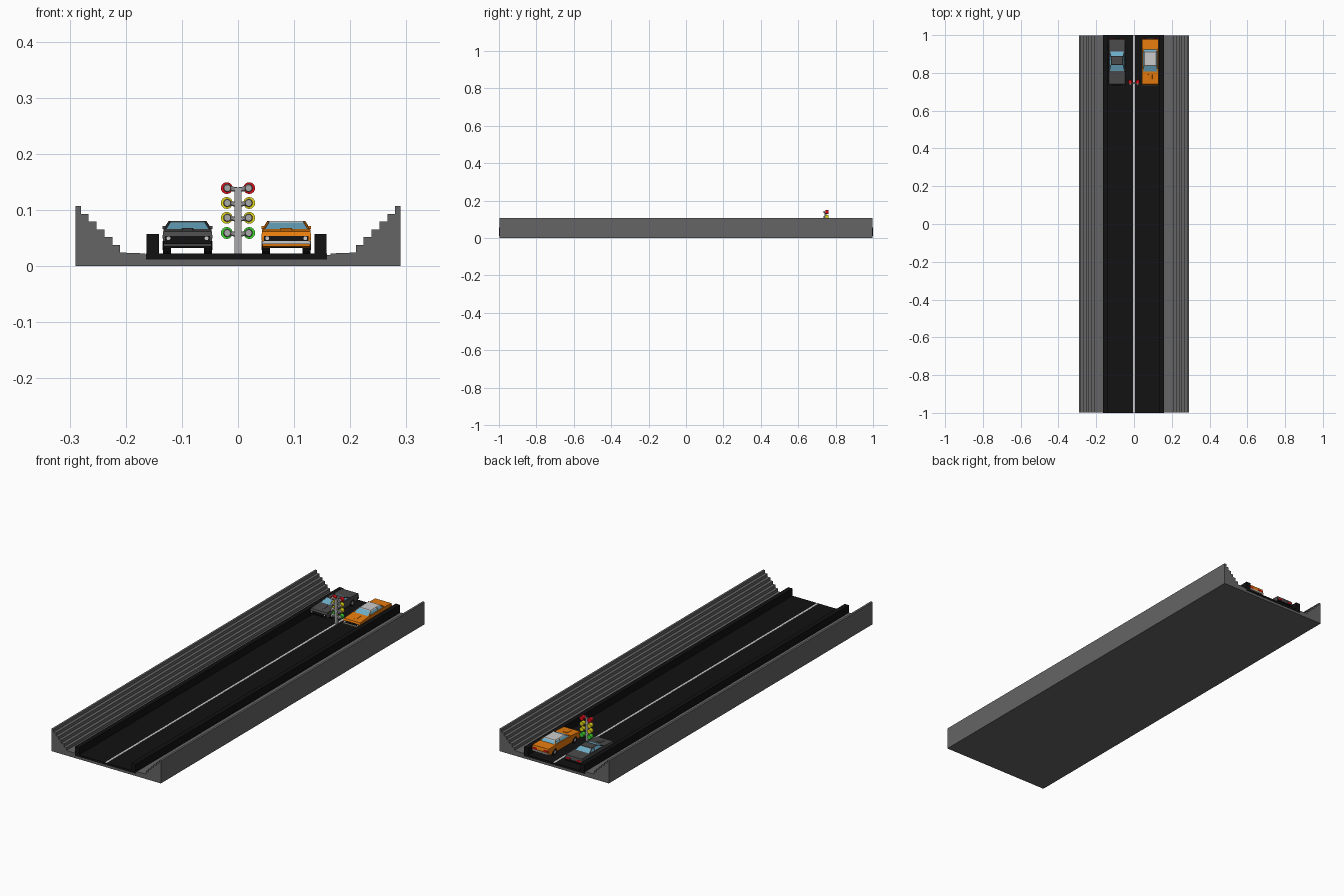
import bpy, bmesh, math
from mathutils import Vector

if "Cube" in bpy.data.objects:
    bpy.data.objects.remove(bpy.data.objects["Cube"])


def mat(name, c):
    m = bpy.data.materials.new(name)
    m.diffuse_color = (*c, 1)
    m.use_nodes = True
    m.node_tree.nodes["Principled BSDF"].inputs["Base Color"].default_value = m.diffuse_color
    return m


CONCRETE = mat("concrete", (0.13, 0.13, 0.13))
BLACK = mat("asphalt", (0.006, 0.006, 0.006))
WHITE = mat("white_paint", (0.7, 0.7, 0.7))
STEEL = mat("steel", (0.4, 0.4, 0.4))
ORANGE = mat("orange_paint", (0.8, 0.2, 0.004))
CHARCOAL = mat("charcoal_paint", (0.07, 0.07, 0.07))
GLASS = mat("glass", (0.15, 0.42, 0.58))
RED = mat("red", (0.75, 0.005, 0.01))
YELLOW = mat("yellow", (0.8, 0.7, 0.01))
GREEN = mat("green", (0.05, 0.7, 0.03))


def finish(bm, name, m):
    bmesh.ops.recalc_face_normals(bm, faces=bm.faces[:])
    me = bpy.data.meshes.new(name)
    bm.to_mesh(me)
    bm.free()
    me.materials.append(m)
    o = bpy.data.objects.new(name, me)
    bpy.context.collection.objects.link(o)
    return o


def loft(name, rings, m):
    """Bridge matching point rings and cap both ends."""
    bm = bmesh.new()
    vs = [[bm.verts.new(p) for p in r] for r in rings]
    n = len(rings[0])
    for a, b in zip(vs, vs[1:]):
        for i in range(n):
            bm.faces.new((a[i], a[(i + 1) % n], b[(i + 1) % n], b[i]))
    bm.faces.new(vs[0])
    bm.faces.new(vs[-1])
    return finish(bm, name, m)


def box(name, x0, x1, y0, y1, z0, z1, m):
    return loft(name, [[(x0, y0, z), (x1, y0, z), (x1, y1, z), (x0, y1, z)]
                       for z in (z0, z1)], m)


def rod(name, a, b, r, m, sides=16, r2=None):
    """Cylinder or cone between two points."""
    a, b = Vector(a), Vector(b)
    q = (b - a).to_track_quat('Z', 'Y')
    rings = []
    for c, rad in ((a, r), (b, r if r2 is None else r2)):
        rings.append([c + q @ Vector((rad * math.cos(t), rad * math.sin(t), 0))
                      for t in [2 * math.pi * (i + .5) / sides for i in range(sides)]])
    return loft(name, rings, m)


# Stadium base: slab with stepped grandstands on both sides
right = [(0.29, 0), (0.29, 0.107)]
x, z = 0.28, 0.107
for i in range(6):
    right += [(x, z), (x, z - 0.0138)]
    x, z = x - 0.014, z - 0.0138
right += [(0.165, 0.0225), (0.165, 0.02)]
profile = right + [(-px, pz) for px, pz in reversed(right)]
loft("grandstand_base", [[(px, py, pz) for px, pz in profile] for py in (-0.998, 0.998)], CONCRETE)

# Road, centre line and side barriers
box("road", -0.164, 0.159, -1, 1, 0.012, 0.022, BLACK)
box("centre_line", -0.005, 0.005, -1, 1, 0.0215, 0.0228, WHITE)
box("barrier_left", -0.163, -0.141, -1, 1, 0.02, 0.057, BLACK)
box("barrier_right", 0.136, 0.158, -1, 1, 0.02, 0.057, BLACK)

# Starting light tree
TY = 0.745
box("light_pole", -0.006, 0.006, TY - 0.005, TY + 0.007, 0.022, 0.14, STEEL)
for row, (lz, m) in enumerate(((0.139, RED), (0.1125, YELLOW), (0.086, YELLOW), (0.059, GREEN))):
    for s in (-1, 1):
        rod(f"light_arm_{row}", (0, TY, lz - 0.003), (s * 0.02, TY, lz), 0.0045, STEEL, 8)
        rod(f"light_housing_{row}", (s * 0.019, TY - 0.01, lz), (s * 0.019, TY + 0.003, lz),
            0.006, STEEL, 16, 0.0075)
        rod(f"light_lens_{row}", (s * 0.02, TY, lz), (s * 0.02, TY + 0.018, lz), 0.0105, m, 20)

G = 0.022  # road height
CY = 0.858  # car centre
WHEELS = (0.074, -0.078)


def half(z):
    """Body half width, narrowing away from the waist."""
    return 0.0445 - 0.13 * abs(z - 0.03)


def car(name, cx, paint, roof_mat, roof_y, base_y, bumper):
    def P(x, y, z):
        return (cx + x, CY + y, G + z)

    def cbox(n, x0, x1, y0, y1, z0, z1, m):
        box(f"{name}_{n}", cx + x0, cx + x1, CY + y0, CY + y1, G + z0, G + z1, m)

    # Body side outline with wheel arches, extruded across in bands
    low = [(-0.119, 0.013), (-0.122, 0.03), (-0.118, 0.040), (-0.05, 0.0445),
           (0.065, 0.0455), (0.119, 0.044), (0.122, 0.03), (0.118, 0.014)]
    for wy in WHEELS:
        low.append((wy + 0.0165, 0.010))
        low += [(wy + 0.0165 * math.cos(t), 0.014 + 0.0165 * math.sin(t))
                for t in [math.pi * k / 8 for k in range(9)]]
        low.append((wy - 0.0165, 0.010))
    loft(f"{name}_body", [[P(s * half(pz), py, pz) for py, pz in low]
                          for s in (-1, -0.93, 0.93, 1)], paint)
    cbox("underbody", -0.028, 0.028, -0.11, 0.11, 0.010, 0.028, BLACK)

    # Cabin: glass block, roof panel and pillars
    (r0, r1), (b0, b1) = roof_y, base_y
    zb, zr, wb, wr = 0.0435, 0.0565, 0.0395, 0.0315
    loft(f"{name}_windows",
         [[P(-w, f, h), P(w, f, h), P(w, r, h), P(-w, r, h)]
          for w, f, r, h in ((wb, b0, b1, zb), (wr, r0, r1, zr))], GLASS)
    loft(f"{name}_roof",
         [[P(-w, f, h), P(w, f, h), P(w, r, h), P(-w, r, h)]
          for w, f, r, h in ((wr + 0.001, r0 - 0.002, r1 + 0.002, zr - 0.001),
                             (wr - 0.002, r0 + 0.001, r1 - 0.001, zr + 0.002))], roof_mat)
    mid = (r0 + r1) / 2 + 0.008
    for s in (-1, 1):
        for y0, y1, r in ((b0, r0, 0.0018), (mid, mid, 0.002), (b1, r1, 0.003)):
            rod(f"{name}_pillar", P(s * wb, y0, zb), P(s * wr, y1, zr), r, paint, 4)

        # Wheels with hubs
        for wy in WHEELS:
            rod(f"{name}_tyre", P(s * 0.029, wy, 0.0145), P(s * 0.0435, wy, 0.0145), 0.0145, BLACK, 24)
            rod(f"{name}_hub", P(s * 0.043, wy, 0.0145), P(s * 0.0442, wy, 0.0145), 0.008, STEEL, 16)

        # Headlights, tail lights and mirrors
        rod(f"{name}_headlight", P(s * 0.034, -0.119, 0.0275), P(s * 0.034, -0.1236, 0.0275),
            0.0035, WHITE, 12)
        a, b = sorted((s * 0.017, s * 0.04))
        cbox("tail_light", a, b, 0.117, 0.1228, 0.028, 0.035, RED)
        a, b = sorted((s * 0.039, s * 0.0445))
        cbox("mirror", a, b, b0 + 0.01, b0 + 0.014, 0.044, 0.049, paint)

    # Grille, bumpers and hood scoop
    cbox("grille", -0.040, 0.040, -0.1228, -0.115, 0.023, 0.032, BLACK)
    cbox("front_bumper", -0.043, 0.043, -0.1245, -0.114, 0.0175, 0.0225, bumper)
    cbox("rear_bumper", -0.043, 0.043, 0.114, 0.1245, 0.018, 0.024, bumper)
    loft(f"{name}_hood_scoop", [[P(-0.012, y, 0.039), P(0.012, y, 0.039), P(0.01, y, h), P(-0.01, y, h)]
                                for y, h in ((-0.1, 0.0415), (-0.065, 0.0455))], paint)


car("charcoal_car", -0.090, CHARCOAL, CHARCOAL, (-0.0145, 0.0285), (-0.052, 0.061), BLACK)
car("orange_car", 0.086, ORANGE, WHITE, (-0.020, 0.053), (-0.052, 0.068), WHITE)
